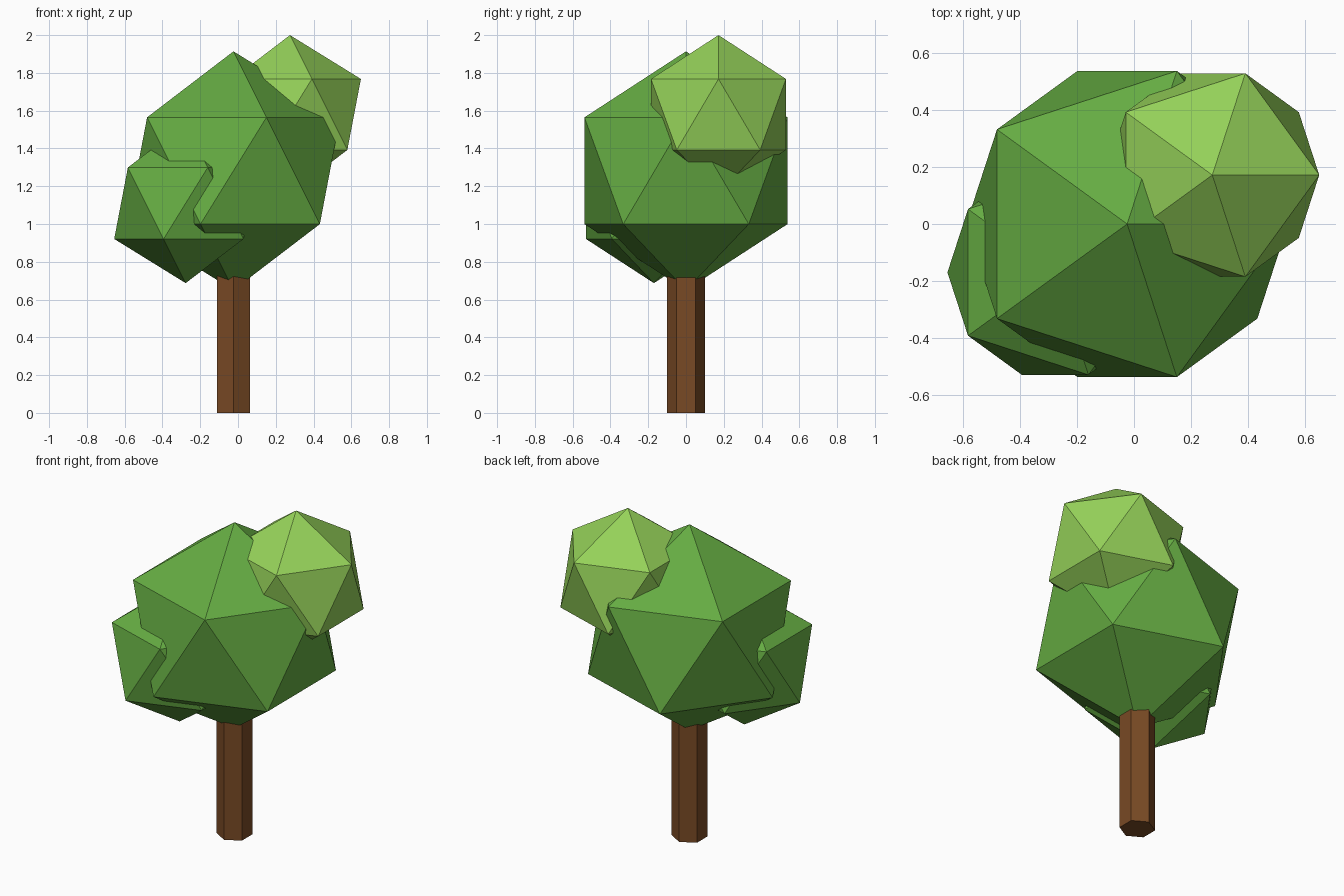
import bpy
import math

if "Cube" in bpy.data.objects:
    bpy.data.objects.remove(bpy.data.objects["Cube"])


def make_material(name, color):
    mat = bpy.data.materials.new(name)
    mat.diffuse_color = (*color, 1.0)
    mat.use_nodes = True
    mat.node_tree.nodes["Principled BSDF"].inputs["Base Color"].default_value = mat.diffuse_color
    return mat


leaf_green = make_material("leaf green", (0.13, 0.41, 0.055))
light_green = make_material("light leaf green", (0.30, 0.64, 0.10))
bark_brown = make_material("bark brown", (0.19, 0.068, 0.018))


def foliage(name, center, radius, mat):
    # Flat-faced twenty-sided leaf clump
    bpy.ops.mesh.primitive_ico_sphere_add(subdivisions=1, radius=radius, location=center)
    obj = bpy.context.object
    obj.name = name
    obj.data.materials.append(mat)


# Leaf clumps
foliage("main_foliage", (-0.024, 0, 1.282), 0.632, leaf_green)
foliage("lower_foliage", (-0.277, -0.17, 1.11), 0.423, leaf_green)
foliage("upper_foliage", (0.275, 0.172, 1.58), 0.42, light_green)

# Six-sided trunk, its top hidden inside the foliage
bpy.ops.mesh.primitive_cylinder_add(vertices=6, radius=0.1, depth=0.8, location=(-0.024, 0, 0.4))
trunk = bpy.context.object
trunk.name = "trunk"
trunk.data.materials.append(bark_brown)
